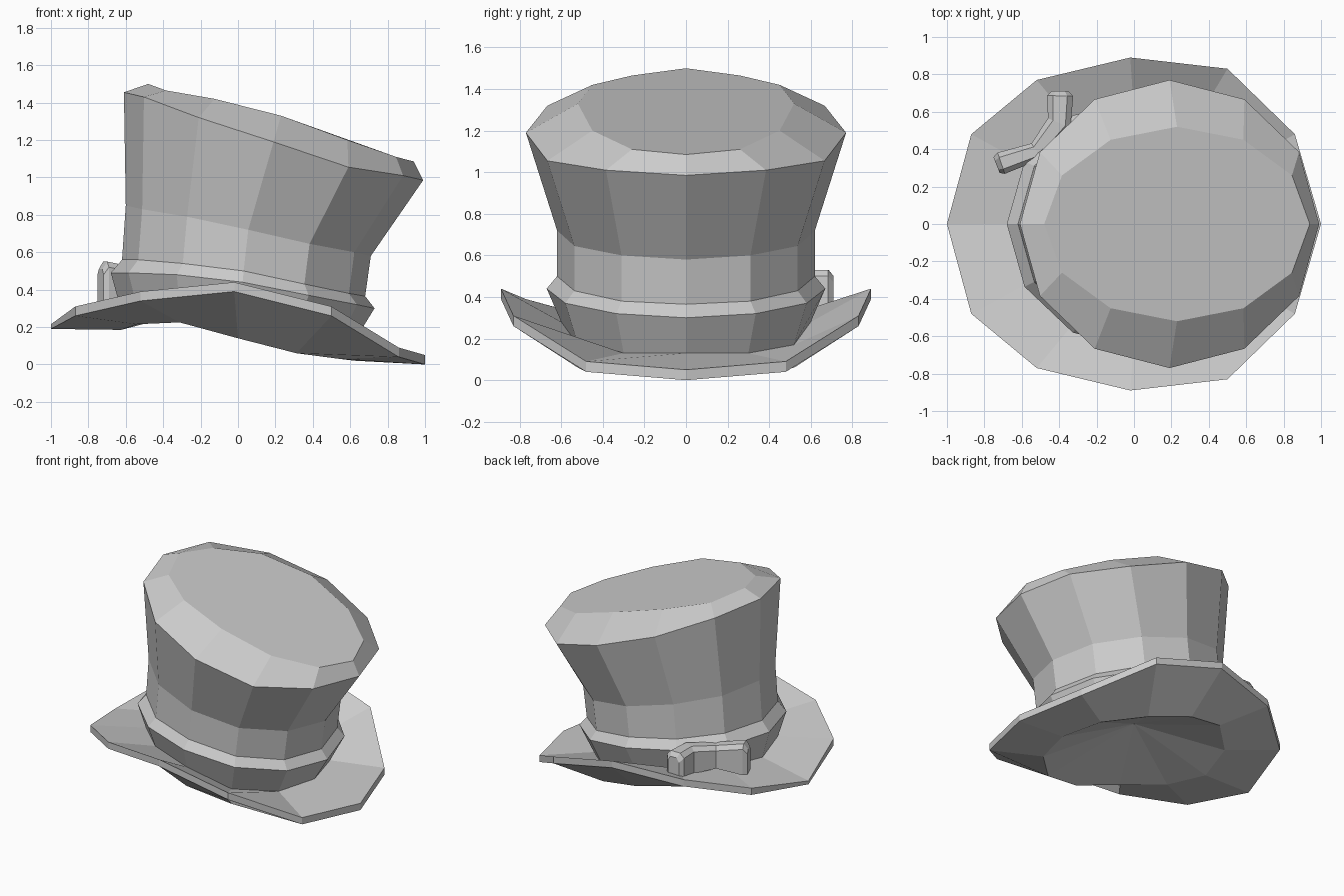
import bpy, bmesh, math
from mathutils import Vector

if "Cube" in bpy.data.objects:
    bpy.data.objects.remove(bpy.data.objects["Cube"])


def build(name, rings, cap_start=False, cap_end=False):
    """Loft closed rings of equal length into one flat-shaded mesh."""
    bm = bmesh.new()
    loops = [[bm.verts.new(p) for p in ring] for ring in rings]
    n = len(loops[0])
    for a, b in zip(loops, loops[1:]):
        for i in range(n):
            j = (i + 1) % n
            bm.faces.new((a[i], a[j], b[j], b[i]))
    if cap_start:
        bm.faces.new(loops[0][::-1])
    if cap_end:
        bm.faces.new(loops[-1])
    bmesh.ops.remove_doubles(bm, verts=bm.verts, dist=1e-5)
    bmesh.ops.recalc_face_normals(bm, faces=bm.faces)
    mesh = bpy.data.meshes.new(name)
    bm.to_mesh(mesh)
    bm.free()
    obj = bpy.data.objects.new(name, mesh)
    bpy.context.collection.objects.link(obj)
    return obj


def mirrored(half):
    """Complete seven points (front to back) to a 12-point ring across y = 0."""
    return half + [(x, -y, z) for x, y, z in half[-2:0:-1]]


def ring(cx, rx, ry, heights):
    """Oval ring with one height per 30 degree step from front to back."""
    return mirrored([(cx + rx * math.cos(k * math.pi / 6),
                      ry * math.sin(k * math.pi / 6), z)
                     for k, z in enumerate(heights)])


# Brim: saddle-shaped plate with a hollow cone underneath
outline = [(1, 0, .05), (.86, .48, .09), (.5, .83, .31), (-.02, .89, .44),
           (-.52, .77, .39), (-.87, .48, .31), (-1, 0, .215)]
upper = mirrored(outline)
lower = mirrored([(x, y, max(z - .05, 0) if x > -1 else .19)
                  for x, y, z in outline])
base = ring(0, .625, .60, (.02, .03, .06, .14, .225, .215, .185))
seat = ring(0, .625, .60, (.13, .13, .17, .28, .32, .31, .29))
apex = [(0, 0, .35)] * 12
build("brim", [apex, base, lower, upper, seat])

# Hat band: flares out, then steps back in to the crown
band_edge = ring(.025, .705, .67, (.30, .32, .37, .44, .48, .49, .49))
band_top = ring(.03, .65, .62, (.365, .38, .43, .50, .54, .56, .56))
build("hat_band", [seat, band_edge, band_top])

# Crown: widening and leaning forward to a sloped, softly domed top
waist = ring(.055, .655, .62, (.58, .60, .645, .72, .79, .83, .85))
rim = ring(.19, .80, .77, (.985, 1.01, 1.055, 1.19, 1.32, 1.43, 1.455))
top = ring(.23, .71, .52, (1.085, 1.11, 1.20, 1.33, 1.42, 1.465, 1.50))
build("crown", [band_top, waist, rim, top], cap_end=True)

# Bow: two wings bent around the band, with chamfered tips
# plan x, y, half width, bottom z, top z
path = [(-.395, .71, .045, .36, .50), (-.395, .685, .07, .35, .53),
        (-.40, .54, .065, .34, .53), (-.52, .39, .05, .35, .51),
        (-.71, .325, .06, .33, .55), (-.735, .315, .045, .33, .51)]
sections = []
for i, (x, y, w, z0, z1) in enumerate(path):
    a, b = path[max(i - 1, 0)], path[min(i + 1, len(path) - 1)]
    side = Vector((a[1] - b[1], b[0] - a[0], 0)).normalized()
    shape = ((-w, z0), (w, z0), (w, z1 - .03), (w * .55, z1),
             (-w * .55, z1), (-w, z1 - .03))
    sections.append([Vector((x, y, z)) + side * s for s, z in shape])
build("bow", sections, cap_start=True, cap_end=True)
